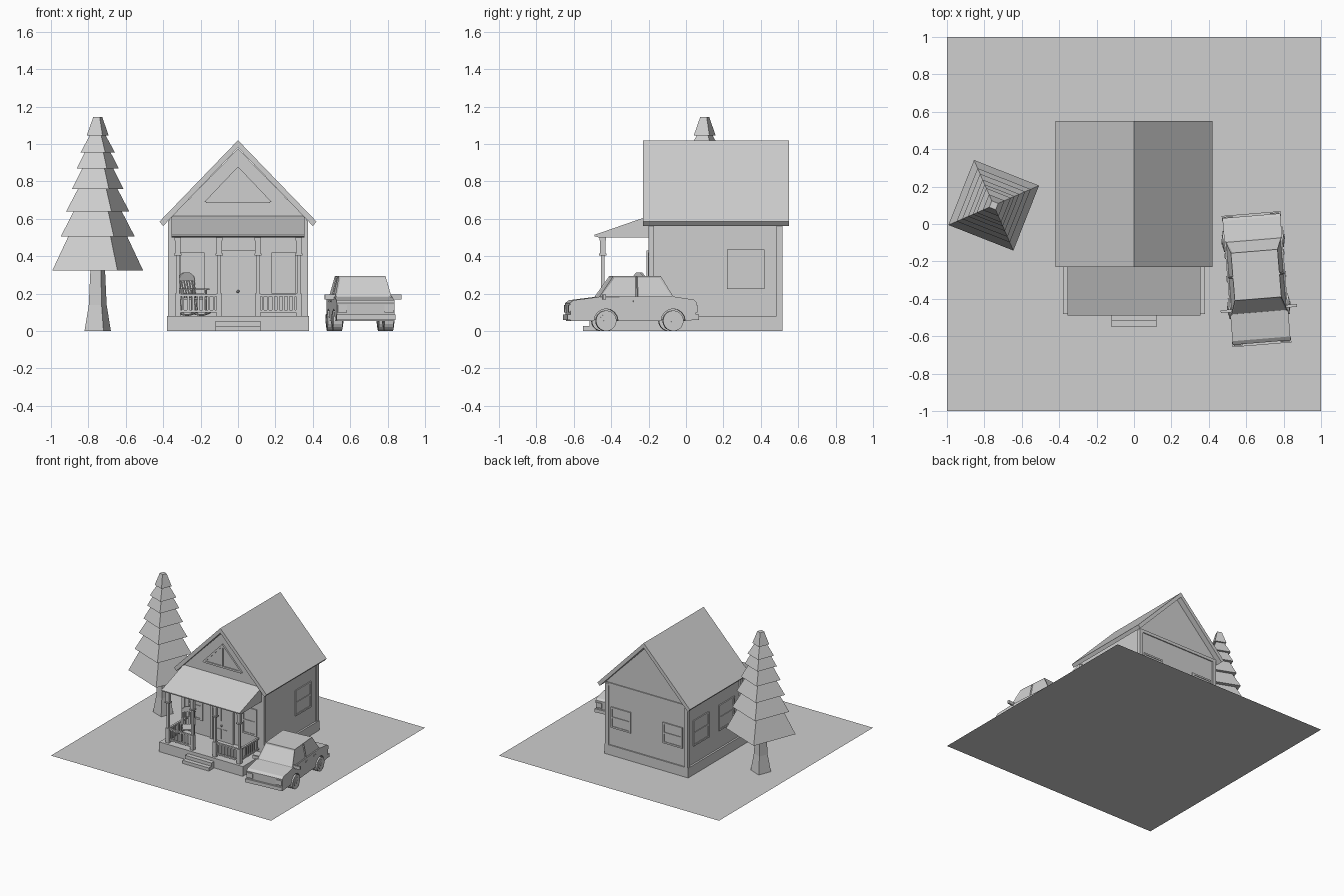
import bpy, bmesh
from math import sin, cos, pi, radians
from mathutils import Matrix, Vector

old = bpy.data.objects.get("Cube")
if old:
    bpy.data.objects.remove(old)

grey = bpy.data.materials.new("plain_grey")
grey.use_nodes = True
tone = (0.62, 0.62, 0.62, 1)
grey.diffuse_color = tone
grey.node_tree.nodes["Principled BSDF"].inputs["Base Color"].default_value = tone


def place(x, y, z=0, turn=0):
    return Matrix.Translation((x, y, z)) @ Matrix.Rotation(radians(turn), 4, 'Z')


def finish(name, bm, matrix=Matrix()):
    bmesh.ops.recalc_face_normals(bm, faces=bm.faces)
    mesh = bpy.data.meshes.new(name)
    bm.to_mesh(mesh)
    bm.free()
    mesh.materials.append(grey)
    ob = bpy.data.objects.new(name, mesh)
    ob.matrix_world = matrix
    bpy.context.collection.objects.link(ob)
    return ob


def box(bm, x0, x1, y0, y1, z0, z1):
    size = Matrix.Diagonal((x1 - x0, y1 - y0, z1 - z0, 1))
    mid = Matrix.Translation(((x0 + x1) / 2, (y0 + y1) / 2, (z0 + z1) / 2))
    bmesh.ops.create_cube(bm, size=1, matrix=mid @ size)


def prism(bm, pts, a, b, axis='y'):
    """Extrude a profile of (side, height) points along an axis."""
    def at(u, v, t):
        return (u, t, v) if axis == 'y' else (t, u, v)
    rings = [[bm.verts.new(at(u, v, t)) for u, v in pts] for t in (a, b)]
    n = len(pts)
    bm.faces.new(rings[0])
    bm.faces.new(rings[1][::-1])
    for i in range(n):
        j = (i + 1) % n
        bm.faces.new((rings[0][i], rings[1][i], rings[1][j], rings[0][j]))


def tube(bm, r0, r1, depth, matrix, sides=16):
    bmesh.ops.create_cone(bm, cap_ends=True, segments=sides, radius1=r0, radius2=r1,
                          depth=depth, matrix=matrix)


def rod(bm, a, b, r, sides=6):
    a, b = Vector(a), Vector(b)
    turn = (b - a).to_track_quat('Z', 'Y').to_matrix().to_4x4()
    tube(bm, r, r, (b - a).length, Matrix.Translation((a + b) / 2) @ turn, sides)


# Ground sheet
bm = bmesh.new()
bmesh.ops.create_grid(bm, x_segments=1, y_segments=1, size=1)
finish("ground", bm)

# House body, foundation, corner boards and roof
bm = bmesh.new()
box(bm, -.38, .38, -.48, .515, 0, .08)
finish("foundation", bm)
bm = bmesh.new()
prism(bm, [(-.365, .08), (.365, .08), (.365, .6), (0, .975), (-.365, .6)], -.195, .505)
finish("house_walls", bm)
bm = bmesh.new()
for s in (-1, 1):
    for y0 in (-.2, .485):
        x0, x1 = sorted((s * .345, s * .375))
        box(bm, x0, x1, y0, y0 + .03, .08, .58)
for y0 in (-.2, .505):
    box(bm, -.375, .375, y0, y0 + .008, .565, .59)
finish("wall_trim", bm)
bm = bmesh.new()
prism(bm, [(-.42, .585), (0, 1.02), (.42, .585), (.4, .562), (0, .98), (-.4, .562)], -.23, .55)
finish("main_roof", bm)


# Sash windows on the walls
def window(name, w, h, matrix):
    bm = bmesh.new()
    t = .014
    box(bm, -w / 2, w / 2, -.004, .01, 0, h)
    for x in (-w / 2, w / 2 - t):
        box(bm, x, x + t, -.009, .01, 0, h)
    for z in (0, h / 2 - t / 2, h - t):
        box(bm, -w / 2, w / 2, -.009, .01, z, z + t)
    finish(name, bm, matrix)


for s in (-1, 1):
    window("front_window", .13, .22, place(s * .245, -.195, .2))
    window("back_window", .18, .17, place(s * .235, .505, .225, 180))
window("side_window", .2, .21, place(.365, .32, .225, 90))
for y in (0, .33):
    window("side_window", .2, .21, place(-.365, y, .225, -90))

# Triangular attic window
bm = bmesh.new()
prism(bm, [(-.17, .69), (.17, .69), (0, .87)], -.2, -.19)
box(bm, -.17, .17, -.208, -.19, .685, .7)
box(bm, -.007, .007, -.208, -.19, .69, .86)
for s in (-1, 1):
    prism(bm, [(s * .18, .69), (s * .16, .69), (0, .86), (0, .88)], -.208, -.19)
finish("attic_window", bm)

# Front door with arched panels
bm = bmesh.new()
box(bm, -.085, .085, -.205, -.19, .08, .41)
for s in (-1, 1):
    x0, x1 = sorted((s * .085, s * .105))
    box(bm, x0, x1, -.212, -.19, .08, .43)
    arch = [(s * .03 + .024 * cos(a * pi / 6), .375 + .024 * sin(a * pi / 6)) for a in range(7)]
    prism(bm, arch + [(s * .03 - .024, .25), (s * .03 + .024, .25)], -.209, -.2)
    box(bm, s * .03 - .024, s * .03 + .024, -.209, -.2, .1, .18)
box(bm, -.105, .105, -.212, -.19, .41, .43)
bmesh.ops.create_icosphere(bm, subdivisions=1, radius=.009, matrix=Matrix.Translation((0, -.214, .212)))
finish("front_door", bm)

# Porch roof, steps, posts
bm = bmesh.new()
prism(bm, [(-.488, .515), (-.2, .615), (-.2, .5), (-.465, .5), (-.488, .507)], -.355, .355, 'x')
finish("porch_roof", bm)
bm = bmesh.new()
box(bm, -.12, .12, -.55, -.48, 0, .026)
box(bm, -.12, .12, -.515, -.48, .026, .053)
finish("porch_steps", bm)
posts = (-.322, -.1, .106, .325)
bm = bmesh.new()
for x in posts:
    for r, z0, z1 in ((.015, .08, .2), (.009, .2, .41), (.014, .41, .5), (.019, .405, .415), (.018, .485, .5)):
        box(bm, x - r, x + r, -.445 - r, -.445 + r, z0, z1)
finish("porch_posts", bm)


# Porch railings
def railing(length, matrix):
    bm = bmesh.new()
    for z in (.1, .185):
        box(bm, 0, length, -.008, .008, z, z + .012)
    n = round(length / .028)
    for i in range(1, n):
        x = i * length / n
        box(bm, x - .006, x + .006, -.005, .005, .1, .19)
    finish("porch_railing", bm, matrix)


railing(posts[1] - posts[0], place(posts[0], -.445))
railing(posts[3] - posts[2], place(posts[2], -.445))
for x in (posts[0], posts[3]):
    railing(.245, place(x, -.445, 0, 90))

# Rocking chair
bm = bmesh.new()
box(bm, -.05, .05, -.05, .045, .17, .18)
for s in (-1, 1):
    x = s * .046
    path = [(x, -.09 + .036 * i, .086 + .0025 * (i - 2.5) ** 2) for i in range(6)]
    for a, b in zip(path, path[1:]):
        rod(bm, a, b, .005)
    rod(bm, (x, -.045, .09), (x, -.045, .222), .005)
    rod(bm, (x, .04, .09), (x, .075, .29), .006)
    box(bm, x - .008, x + .008, -.065, .06, .22, .228)
for i in range(-2, 3):
    rod(bm, (i * .017, .042, .18), (i * .017, .073, .28), .004)
prism(bm, [(-.052, .27), (.052, .27), (.045, .295), (.02, .312), (-.02, .312), (-.045, .295)], .066, .08)
finish("rocking_chair", bm, place(-.235, -.31, 0, 35))

# Pine tree: a flared trunk and seven square tiers
tree = place(-.75, .1, 0, 23.5)


def square_tier(bm, r0, r1, z0, z1):
    tube(bm, r0, r1, z1 - z0, Matrix.Translation((0, 0, (z0 + z1) / 2)) @ Matrix.Rotation(pi / 4, 4, 'Z'), 4)


bm = bmesh.new()
square_tier(bm, .077, .052, 0, .14)
square_tier(bm, .052, .042, .14, .34)
finish("tree_trunk", bm, tree @ Matrix.Rotation(pi / 4, 4, 'Z'))
heights = (.325, .505, .64, .76, .87, .955, 1.045, 1.145)
wide = (.264, .216, .184, .15, .122, .1, .064)
narrow = (.172, .14, .115, .09, .075, .047, .026)
bm = bmesh.new()
for i in range(7):
    square_tier(bm, wide[i], narrow[i], heights[i], heights[i + 1])
finish("tree_foliage", bm, tree @ Matrix.Rotation(pi / 4, 4, 'Z'))

# Car body with wheel arches
car = place(.655, -.295, 0, 4.7)
axles = (-.145, .215)
outline = [(-.335, .055)]
for y in axles:
    outline += [(y - .064 * cos(i * pi / 8), .055 + .064 * sin(i * pi / 8)) for i in range(9)]
outline += [(.335, .06), (.34, .155), (.325, .168), (.215, .185), (-.18, .183), (-.32, .165), (-.34, .15)]
bm = bmesh.new()
prism(bm, outline, -.155, .155, 'x')
finish("car_body", bm, car)
bm = bmesh.new()
box(bm, -.12, .12, -.3, .3, .06, .16)
finish("car_underbody", bm, car)

# Car cabin with inset windows
bm = bmesh.new()
low = [bm.verts.new((x, y, .18)) for x, y in ((-.152, -.185), (.152, -.185), (.152, .218), (-.152, .218))]
top = [bm.verts.new((x, y, .295)) for x, y in ((-.125, -.105), (.125, -.105), (.125, .15), (-.125, .15))]
bm.faces.new(top)
sides = [bm.faces.new((low[i], low[(i + 1) % 4], top[(i + 1) % 4], top[i])) for i in range(4)]
bmesh.ops.recalc_face_normals(bm, faces=bm.faces)
bmesh.ops.inset_individual(bm, faces=sides, thickness=.013, depth=-.005)
for s in (-1, 1):
    rod(bm, (s * .147, .02, .18), (s * .125, .02, .29), .006, 4)
finish("car_cabin", bm, car)

# Car bumpers, lamps, mirrors and handles
bm = bmesh.new()
for s in (-1, 1):
    y0, y1 = sorted((s * .325, s * .352))
    box(bm, -.158, .158, y0, y1, .06, .088)
    for x in (-.125, .125):
        box(bm, x - .025, x + .025, s * .34 - .006, s * .34 + .006, .1, .14)
    x0, x1 = sorted((s * .145, s * .205))
    box(bm, x0, x1, -.165, -.15, .17, .195)
    for y in (0, .12):
        box(bm, s * .155 - .005, s * .155 + .005, y, y + .03, .155, .163)
finish("car_fittings", bm, car)

# Wheels
for y in axles:
    for s in (-1, 1):
        bm = bmesh.new()
        spin = Matrix.Translation((s * .137, y, .055)) @ Matrix.Rotation(pi / 2, 4, 'Y')
        tube(bm, .055, .055, .05, spin, 20)
        tube(bm, .036, .036, .058, spin, 16)
        tube(bm, .014, .014, .066, spin, 8)
        finish("car_wheel", bm, car)
